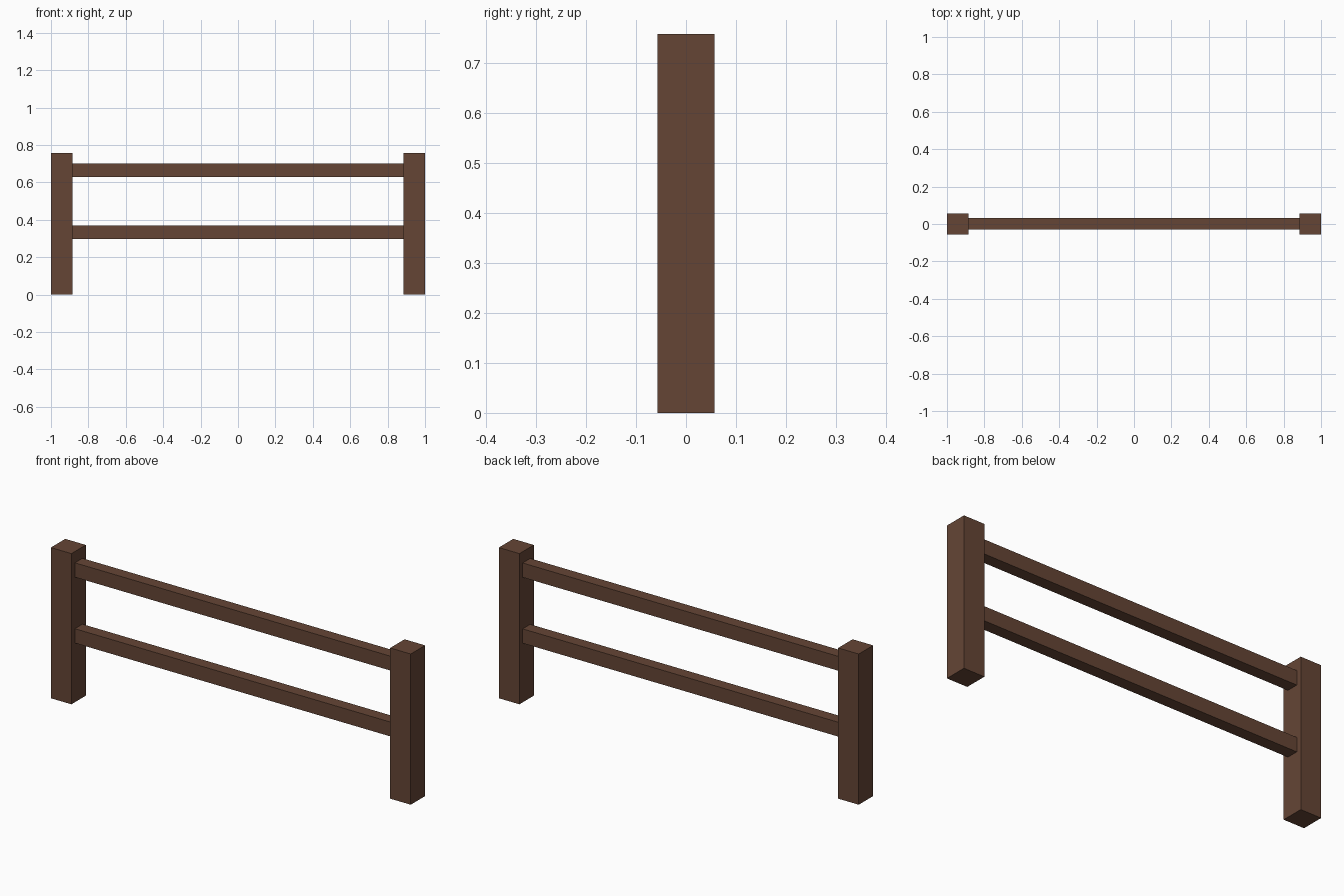
import bpy

if "Cube" in bpy.data.objects:
    bpy.data.objects.remove(bpy.data.objects["Cube"])

# Single brown timber colour
wood = bpy.data.materials.new("dark_brown_wood")
wood.diffuse_color = (0.130, 0.060, 0.036, 1.0)
wood.use_nodes = True
wood.node_tree.nodes["Principled BSDF"].inputs["Base Color"].default_value = wood.diffuse_color


def box(name, x0, x1, y0, y1, z0, z1):
    bpy.ops.mesh.primitive_cube_add(size=1)
    ob = bpy.context.object
    ob.name = name
    size = (x1 - x0, y1 - y0, z1 - z0)
    centre = ((x0 + x1) / 2, (y0 + y1) / 2, (z0 + z1) / 2)
    for v in ob.data.vertices:
        v.co = [v.co[i] * size[i] + centre[i] for i in range(3)]
    ob.data.materials.append(wood)
    return ob


POST_W, POST_H = 0.114, 0.757
INNER = 1 - POST_W

# Square end posts
box("left_post", -1, -INNER, -POST_W / 2, POST_W / 2, 0, POST_H)
box("right_post", INNER, 1, -POST_W / 2, POST_W / 2, 0, POST_H)

# Horizontal rails between the posts
for name, z in (("lower_rail", 0.297), ("upper_rail", 0.628)):
    box(name, -INNER, INNER, -0.029, 0.031, z, z + 0.072)
